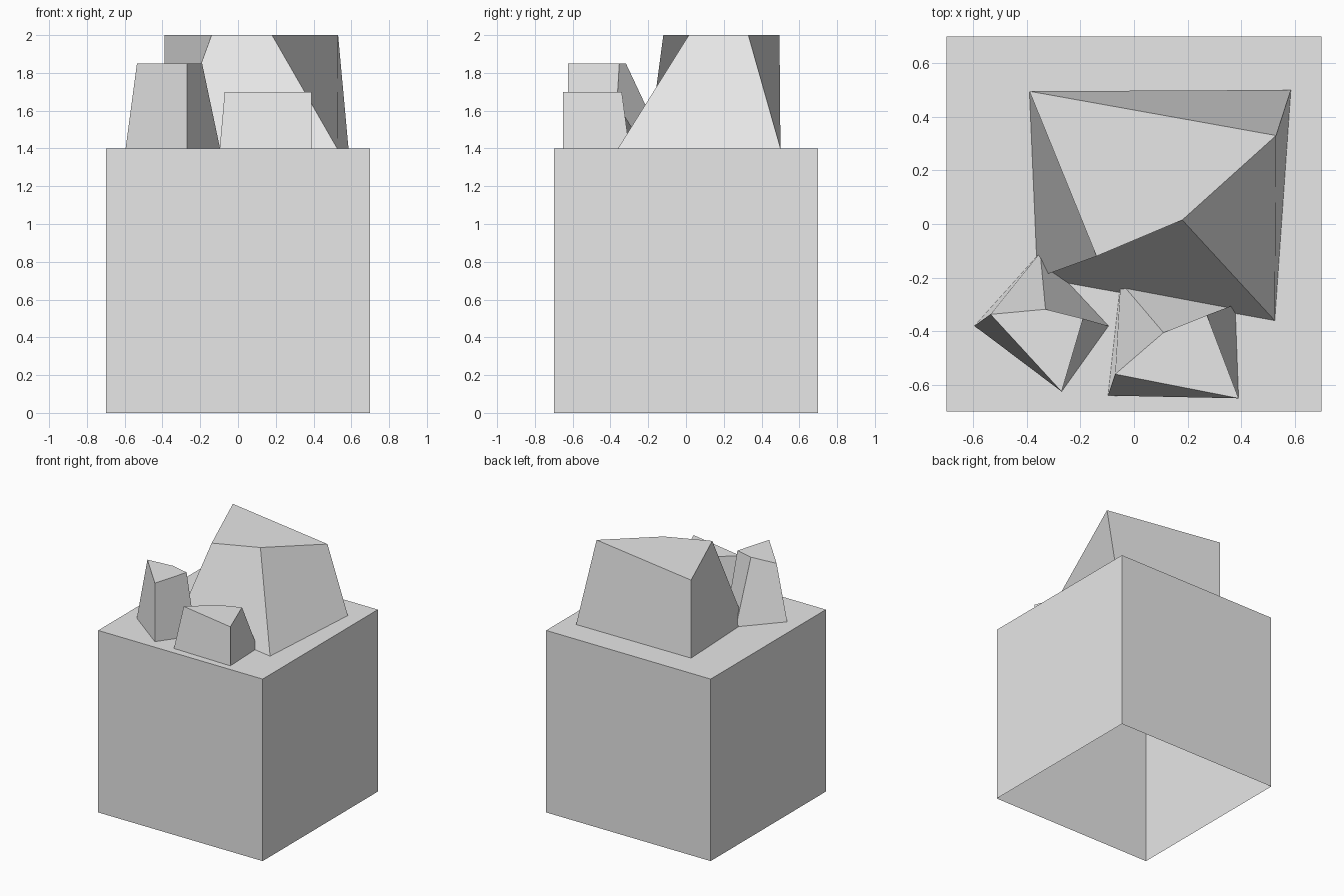
import bpy

cube = bpy.data.objects.get("Cube")
if cube:
    bpy.data.objects.remove(cube, do_unlink=True)

stone = bpy.data.materials.new("pale_grey")
stone.use_nodes = True
stone.diffuse_color = (0.8, 0.8, 0.8, 1)
stone.node_tree.nodes["Principled BSDF"].inputs["Base Color"].default_value = (0.8, 0.8, 0.8, 1)

GROUND = 1.4


def open_block(name, base, top, z0, z1):
    """Four-sided block from a base and a top outline, open underneath."""
    verts = [(x, y, z0) for x, y in base] + [(x, y, z1) for x, y in top]
    faces = [(4, 5, 6, 7)]
    for i in range(4):
        j = (i + 1) % 4
        faces.append((i, j, j + 4, i + 4))
    mesh = bpy.data.meshes.new(name)
    mesh.from_pydata(verts, [], faces)
    mesh.materials.append(stone)
    mesh.update()
    obj = bpy.data.objects.new(name, mesh)
    bpy.context.collection.objects.link(obj)
    return obj


# Ground cube, hollow below
square = [(-0.7, -0.7), (0.7, -0.7), (0.7, 0.7), (-0.7, 0.7)]
open_block("ground_block", square, square, 0, GROUND)

# Outlines run front-left, front-right, back-right, back-left as seen from above
open_block("large_rock",
           [(-0.36, -0.2), (0.525, -0.36), (0.585, 0.5), (-0.39, 0.495)],
           [(-0.14, -0.12), (0.18, 0.015), (0.53, 0.33), (-0.39, 0.495)],
           GROUND, 2)

open_block("tall_small_rock",
           [(-0.595, -0.38), (-0.27, -0.625), (-0.095, -0.38), (-0.35, -0.107)],
           [(-0.535, -0.337), (-0.27, -0.625), (-0.19, -0.353), (-0.33, -0.318)],
           GROUND, 1.85)

open_block("low_small_rock",
           [(-0.097, -0.64), (0.39, -0.65), (0.377, -0.3), (-0.05, -0.217)],
           [(-0.07, -0.56), (0.39, -0.65), (0.272, -0.34), (0.11, -0.405)],
           GROUND, 1.7)
